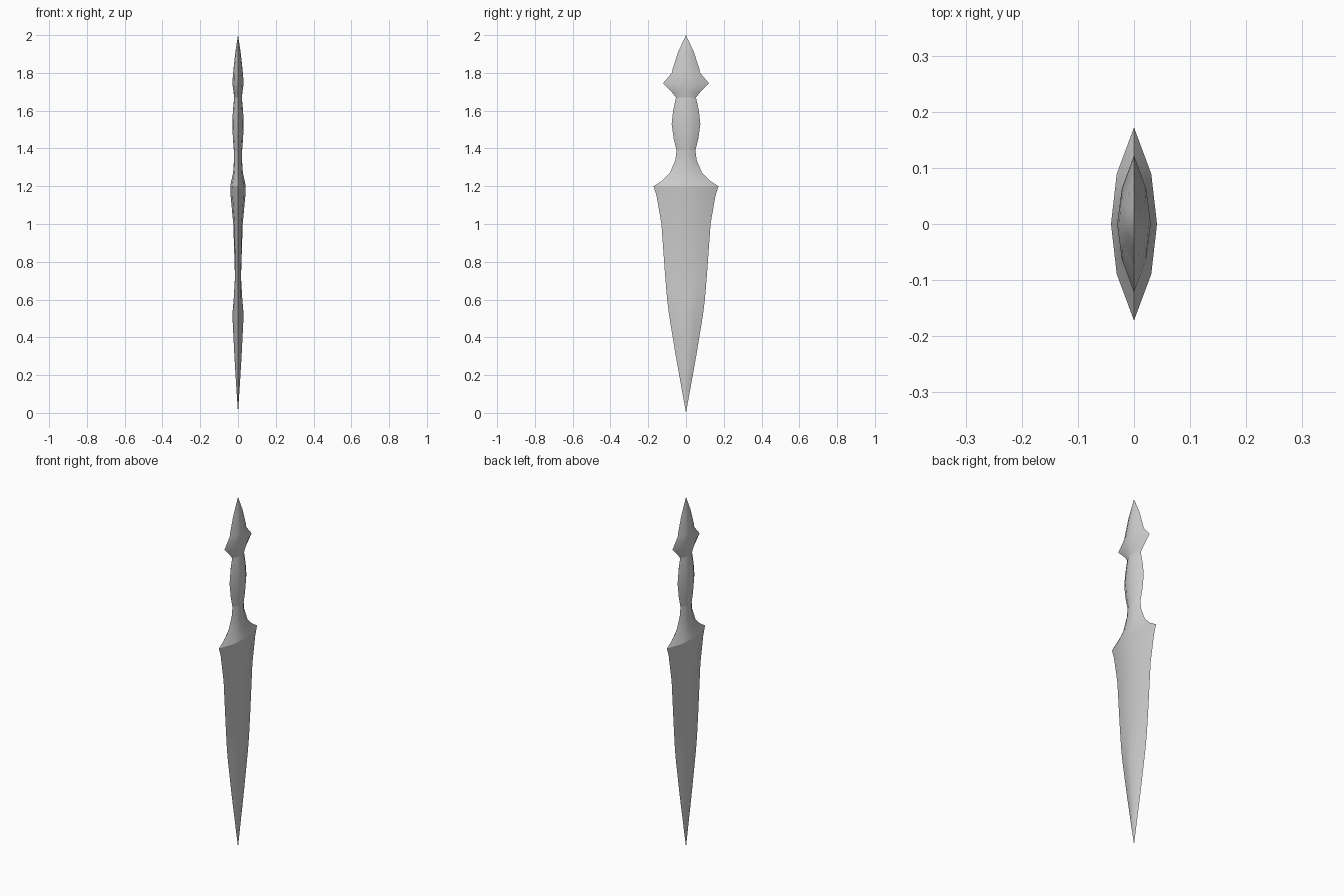
import bpy, bmesh, math

cube = bpy.data.objects.get("Cube")
if cube:
    bpy.data.objects.remove(cube, do_unlink=True)

# One plain grey for the whole piece
grey = bpy.data.materials.new("plain grey")
grey.use_nodes = True
colour = (0.6, 0.6, 0.6, 1)
grey.diffuse_color = colour
grey.node_tree.nodes["Principled BSDF"].inputs["Base Color"].default_value = colour


def loft(name, rings, bottom=None, top=None):
    """Join lens-shaped rings: height, half width, half thickness, flank thickness ratio."""
    bm = bmesh.new()
    loops = []
    for z, w, t, flank in rings:
        f = t * flank
        outline = [(0, w), (-f, w * .52), (-t, 0), (-f, -w * .52),
                   (0, -w), (f, -w * .52), (t, 0), (f, w * .52)]
        loops.append([bm.verts.new((x, y, z)) for x, y in outline])
    for low, high in zip(loops, loops[1:]):
        for i in range(len(low)):
            j = (i + 1) % len(low)
            bm.faces.new((low[i], low[j], high[j], high[i]))
    # Points at the ends
    for height, ring in ((bottom, loops[0]), (top, loops[-1])):
        if height is not None:
            tip = bm.verts.new((0, 0, height))
            for i in range(len(ring)):
                bm.faces.new((ring[i], ring[(i + 1) % len(ring)], tip))
    bmesh.ops.recalc_face_normals(bm, faces=bm.faces)
    mesh = bpy.data.meshes.new(name)
    bm.to_mesh(mesh)
    bm.free()
    mesh.materials.append(grey)
    obj = bpy.data.objects.new(name, mesh)
    bpy.context.collection.objects.link(obj)
    bpy.ops.object.select_all(action='DESELECT')
    obj.select_set(True)
    bpy.context.view_layer.objects.active = obj
    bpy.ops.object.shade_smooth_by_angle(angle=math.radians(40))
    return obj


# Rings shared where the parts meet
shoulder = (1.2, .172, .041, .75)
neck = (1.39, .05, .022, .78)
collar = (1.67, .053, .02, .78)

# Blade with a raised ridge near the point and a thin flat middle
loft("blade", [
    (.15, .027, .010, .6), (.3, .054, .019, .6), (.52, .09, .03, .55),
    (.6, .1, .023, .7), (.72, .11, .016, .95), (1.0, .13, .025, .75),
    (1.15, .156, .039, .75), shoulder], bottom=0)

# Flared guard sweeping up into the grip
loft("guard", [
    shoulder, (1.23, .125, .035, .78), (1.27, .085, .026, .78),
    (1.34, .056, .021, .78), neck])

# Swelling grip
loft("grip", [
    neck, (1.45, .065, .027, .78), (1.53, .076, .03, .78),
    (1.6, .068, .027, .78), collar])

# Winged pommel with a pointed top
loft("pommel", [
    collar, (1.7, .077, .024, .75), (1.745, .122, .03, .72),
    (1.8, .075, .026, .75), (1.82, .071, .024, .75),
    (1.91, .042, .014, .75)], top=2)
